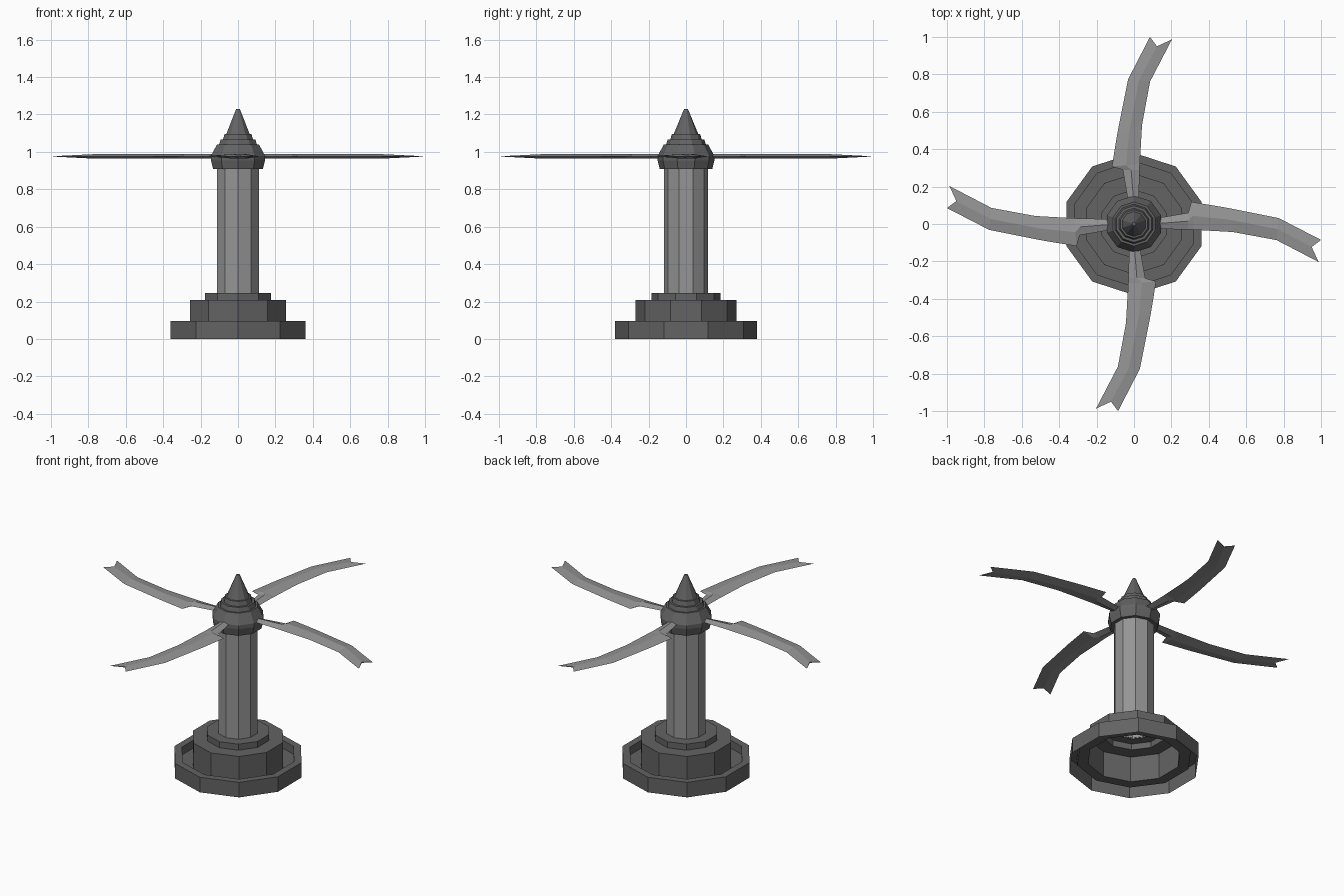
import bpy, bmesh, math
from mathutils import Matrix

if "Cube" in bpy.data.objects:
    bpy.data.objects.remove(bpy.data.objects["Cube"])


def material(name, v):
    m = bpy.data.materials.new(name)
    m.diffuse_color = (v, v, v, 1)
    m.use_nodes = True
    m.node_tree.nodes["Principled BSDF"].inputs["Base Color"].default_value = m.diffuse_color
    return m


dark = material("dark grey", 0.125)
light = material("light grey", 0.30)


def finish(bm, name, mat):
    bmesh.ops.recalc_face_normals(bm, faces=bm.faces)
    me = bpy.data.meshes.new(name)
    bm.to_mesh(me)
    bm.free()
    me.materials.append(mat)
    ob = bpy.data.objects.new(name, me)
    bpy.context.collection.objects.link(ob)
    return ob


def lathe(name, profile, mat, cap_top=False, sides=10):
    """Revolve (radius, z) points into a ten-sided shell."""
    bm = bmesh.new()
    rings = []
    for r, z in profile:
        rings.append([bm.verts.new((r * math.cos(a), r * math.sin(a), z))
                      for a in (math.pi / 2 + math.tau * i / sides for i in range(sides))])
    for lo, hi in zip(rings, rings[1:]):
        for i in range(sides):
            j = (i + 1) % sides
            bm.faces.new((lo[i], lo[j], hi[j], hi[i]))
    if cap_top:
        bm.faces.new(rings[-1])
    return finish(bm, name, mat)


# Stepped base: hollow underneath, with a groove behind the outer rim
lathe("base", [(0.38, 0), (0.38, 0.095), (0.335, 0.095), (0.335, 0.045),
               (0.27, 0.045), (0.27, 0.207), (0.185, 0.207),
               (0.185, 0.245), (0.115, 0.245)], dark)

# Column
lathe("column", [(0.118, 0.24), (0.118, 0.915)], light)

# Hub with stepped cap and pointed finial
lathe("hub", [(0.115, 0.908), (0.14, 0.908), (0.152, 0.955), (0.152, 0.978),
              (0.118, 1.04), (0.106, 1.04), (0.098, 1.067), (0.084, 1.067),
              (0.076, 1.095), (0.066, 1.095), (0.01, 1.23)], dark, cap_top=True)

# Curved blades: (left edge, right edge) stations from root to forked tip
STATIONS = [((-0.031, 0.12), (0.027, 0.12)), ((-0.06, 0.29), (0.029, 0.29)),
            ((-0.118, 0.307), (0.031, 0.32)), ((-0.09, 0.48), (0.043, 0.53)),
            ((-0.032, 0.773), (0.086, 0.762)), ((0.085, 1.0), (0.203, 0.987))]
MID_Z = 0.976


def blade(name, angle):
    bm = bmesh.new()
    rows = []
    for k, (l, r) in enumerate(STATIONS):
        tip = k == len(STATIONS) - 1
        mx, my = (0.123, 0.95) if tip else ((l[0] + r[0]) / 2, (l[1] + r[1]) / 2)
        h = 0.003 if tip else 0.012
        rows.append([bm.verts.new(p) for p in (
            (l[0], l[1], MID_Z), (mx, my, MID_Z + h),
            (r[0], r[1], MID_Z), (mx, my, MID_Z - h))])
    for a, b in zip(rows, rows[1:]):
        for i in range(4):
            j = (i + 1) % 4
            bm.faces.new((a[i], a[j], b[j], b[i]))
    # close the forked tip and the root
    t = rows[-1]
    bm.faces.new((t[0], t[1], t[3]))
    bm.faces.new((t[1], t[2], t[3]))
    bm.faces.new(rows[0])
    bmesh.ops.rotate(bm, verts=bm.verts, cent=(0, 0, 0),
                     matrix=Matrix.Rotation(angle, 3, 'Z'))
    return finish(bm, name, light)


for n, label in enumerate(("back", "left", "front", "right")):
    blade(label + "_blade", n * math.pi / 2)
